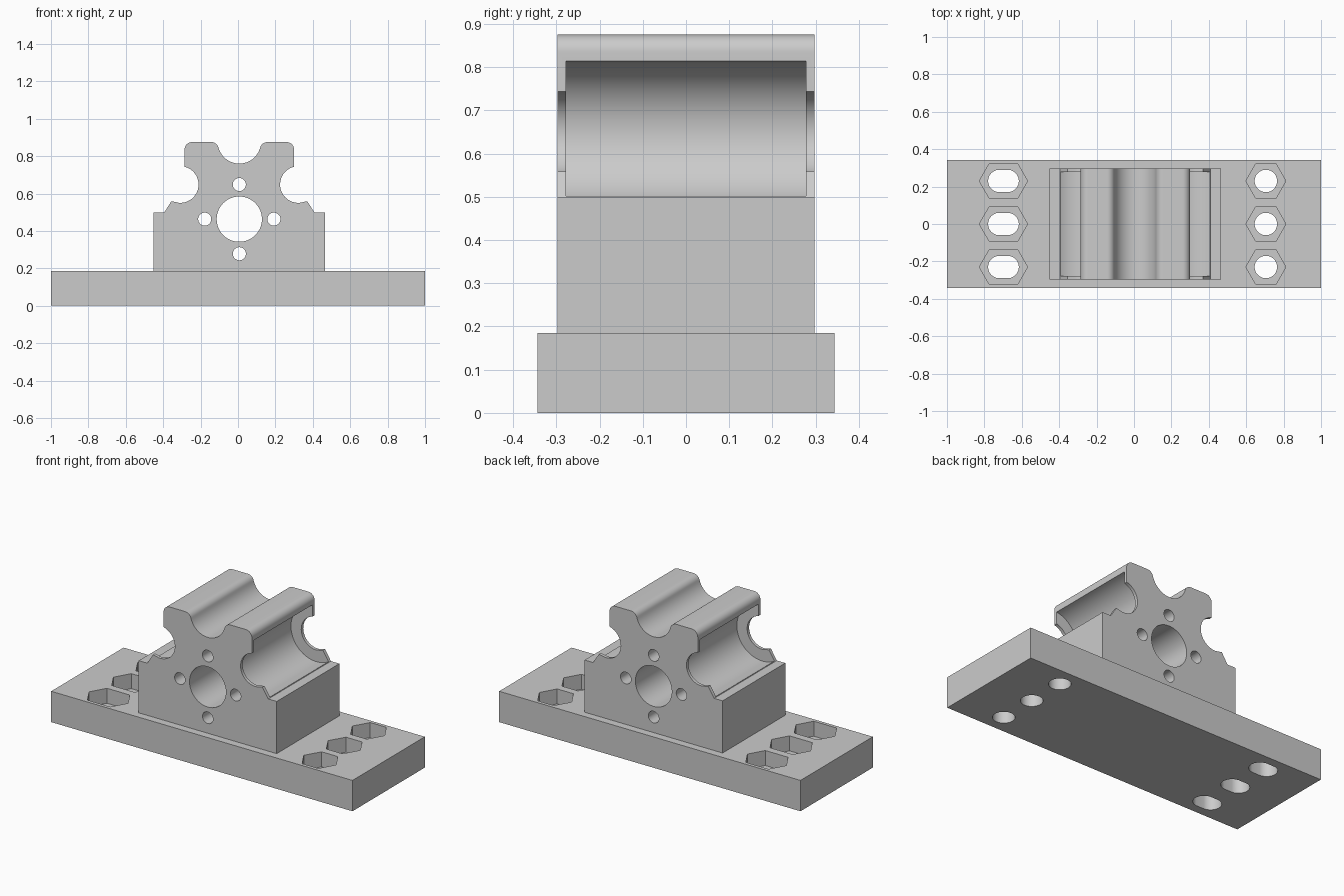
import bpy, bmesh
from math import sin, cos, radians, pi
from mathutils import Vector

cube = bpy.data.objects.get("Cube")
if cube:
    bpy.data.objects.remove(cube, do_unlink=True)

grey = bpy.data.materials.new("plain grey")
grey.use_nodes = True
grey.diffuse_color = (0.6, 0.6, 0.6, 1)
grey.node_tree.nodes["Principled BSDF"].inputs["Base Color"].default_value = (0.6, 0.6, 0.6, 1)

CX = 0.007          # middle of the mount
BASE_TOP = 0.185
HALF_DEPTH = 0.297


def arc(cx, cy, r, a0, a1, n=24):
    steps = [radians(a0 + (a1 - a0) * k / n) for k in range(n + 1)]
    return [(cx + r * cos(a), cy + r * sin(a)) for a in steps]


def ring(cx, cy, r, n=48, phase=0.5, stretch=0.0):
    """Regular polygon whose two halves are pulled apart along x."""
    pts = []
    for k in range(n):
        a = 2 * pi * (k + phase) / n
        shift = stretch if cos(a) > 0 else -stretch
        pts.append((cx + r * cos(a) + shift, cy + r * sin(a)))
    return pts


def prism(name, pts, lo, hi, along):
    """Extrude a closed outline along the y or z axis."""
    def place(p, d):
        return Vector((p[0], d, p[1]) if along == "y" else (p[0], p[1], d))
    bm = bmesh.new()
    face = bm.faces.new([bm.verts.new(place(p, lo)) for p in pts])
    ext = bmesh.ops.extrude_face_region(bm, geom=[face])
    top = [v for v in ext["geom"] if isinstance(v, bmesh.types.BMVert)]
    bmesh.ops.translate(bm, verts=top, vec=place((0, 0), hi - lo))
    bmesh.ops.recalc_face_normals(bm, faces=bm.faces)
    mesh = bpy.data.meshes.new(name)
    bm.to_mesh(mesh)
    bm.free()
    mesh.materials.append(grey)
    obj = bpy.data.objects.new(name, mesh)
    bpy.context.scene.collection.objects.link(obj)
    return obj


def cut(target, cutters):
    """Subtract every cutter, bake the result and drop the cutters."""
    for c in cutters:
        c.hide_render = True
        mod = target.modifiers.new("cut", "BOOLEAN")
        mod.operation = "DIFFERENCE"
        mod.solver = "EXACT"
        mod.object = c
    bpy.context.view_layer.update()
    graph = bpy.context.evaluated_depsgraph_get()
    mesh = bpy.data.meshes.new_from_object(target.evaluated_get(graph))
    target.modifiers.clear()
    target.data = mesh
    for c in cutters:
        bpy.data.objects.remove(c, do_unlink=True)
    bpy.ops.object.select_all(action="DESELECT")
    target.select_set(True)
    bpy.context.view_layer.objects.active = target
    bpy.ops.object.shade_smooth_by_angle(angle=radians(30))


# Base plate with nut pockets and bolt holes; the right row is slotted
base = prism("base_plate", [(-1, -0.343), (1, -0.343), (1, 0.343), (-1, 0.343)],
             0, BASE_TOP, "z")
cutters = []
for x, stretch in ((-0.698, 0.022), (0.705, 0)):
    for y in (-0.23, 0, 0.23):
        cutters.append(prism("nut_pocket", ring(x, y, 0.107, 6, 0, stretch), 0.095, 0.3, "z"))
        cutters.append(prism("bolt_hole", ring(x, y, 0.06, stretch=stretch), -0.1, 0.3, "z"))
cut(base, cutters)

# Mount outline: one half from foot to top groove, then mirrored
half = [(0.458, BASE_TOP), (0.458, 0.498), (0.402, 0.498), (0.363, 0.559)]
half += arc(0.316, 0.648, 0.098, 274, 103.6)       # side opening
half += arc(0.253, 0.835, 0.04, 0, 90, 10)         # outer rounded edge
half += arc(0.15, 0.835, 0.04, 90, 165, 10)        # inner rounded edge
half += arc(0, 0.875, 0.115, -15, -90)[1:]         # top groove
outline = half + [(-x, z) for x, z in reversed(half[:-1])]
mount = prism("motor_mount", [(x + CX, z) for x, z in outline],
              -HALF_DEPTH, HALF_DEPTH, "y")

# Wide side channels between the end walls, main bore and screw holes
cutters = [prism("side_channel", ring(CX + s * 0.318, 0.648, 0.168, 64), -0.278, 0.278, "y")
           for s in (-1, 1)]
cutters.append(prism("main_bore", ring(CX, 0.463, 0.121, 64), -0.5, 0.5, "y"))
for dx, dz in ((1, 0), (-1, 0), (0, 1), (0, -1)):
    cutters.append(prism("screw_hole", ring(CX + dx * 0.185, 0.463 + dz * 0.185, 0.035, 32),
                         -0.5, 0.5, "y"))
cut(mount, cutters)
